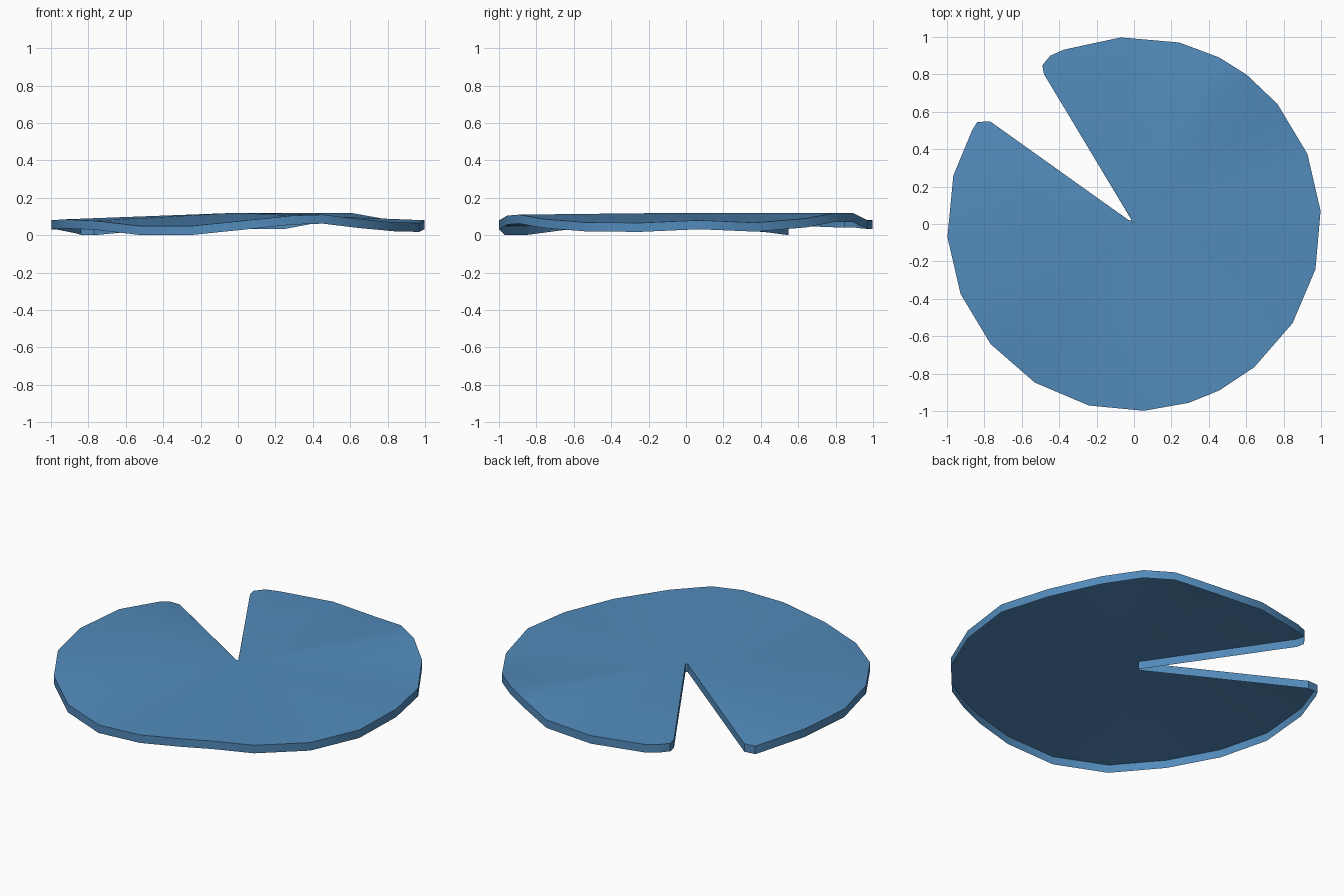
import bpy
import bmesh
from math import cos, sin, radians
from mathutils import Vector

# Remove the default cube
default = bpy.data.objects.get("Cube")
if default:
    bpy.data.objects.remove(default, do_unlink=True)

THICKNESS = 0.048


def make_material(name, colour):
    mat = bpy.data.materials.new(name)
    mat.use_nodes = True
    mat.diffuse_color = colour
    mat.node_tree.nodes["Principled BSDF"].inputs["Base Color"].default_value = colour
    return mat


def rim_point(angle, height, radius=1.0):
    """Point on the wavy rim; angle in degrees, height in hundredths."""
    a = radians(angle)
    return Vector((radius * cos(a), radius * sin(a), height / 100))


# Rounded lips on either side of the notch
right_lip = [(121, 9, .935), (120, 9, .98), (116.5, 9, 1.005), (112, 8.5, 1.005)]
left_lip = [(-213, 5, 1.0), (-215.5, 4.8, .946)]

# Undulating rim, clockwise from one lip to the other
wave = [(94, 8), (76, 8), (63, 12), (53, 12), (40, 9), (22, 6.7), (4, 8),
        (-14, 6.6), (-32, 6.8), (-50, 8.7), (-63, 11), (-73, 10.5), (-87, 8),
        (-104, 5), (-122, 5), (-140, 7.7), (-158, 8.5), (-176, 8),
        (-195, 7.8), (-210, 5.8)]

outline = [rim_point(*p) for p in right_lip + wave + left_lip]

# Narrow inner end of the notch
outline += [Vector((-.025, .018, .12)), Vector((-.012, .022, .12))]

bm = bmesh.new()
centre = bm.verts.new((0, 0, .12))
upper = [bm.verts.new(p) for p in outline]
lower = [bm.verts.new(p - Vector((0, 0, THICKNESS))) for p in outline]

# Top surface fans out from the centre, with a skirt below its edge;
# the underside is open
count = len(upper)
for i in range(count):
    j = (i + 1) % count
    bm.faces.new((centre, upper[j], upper[i]))
    bm.faces.new((upper[i], upper[j], lower[j], lower[i]))

mesh = bpy.data.meshes.new("lily_pad")
bm.to_mesh(mesh)
bm.free()

lily_pad = bpy.data.objects.new("lily_pad", mesh)
bpy.context.collection.objects.link(lily_pad)
mesh.materials.append(make_material("pond blue", (0.085, 0.26, 0.50, 1)))

# Soft ripples on top, crisp edge around the rim
bpy.ops.object.select_all(action="DESELECT")
lily_pad.select_set(True)
bpy.context.view_layer.objects.active = lily_pad
bpy.ops.object.shade_smooth_by_angle(angle=radians(30))
